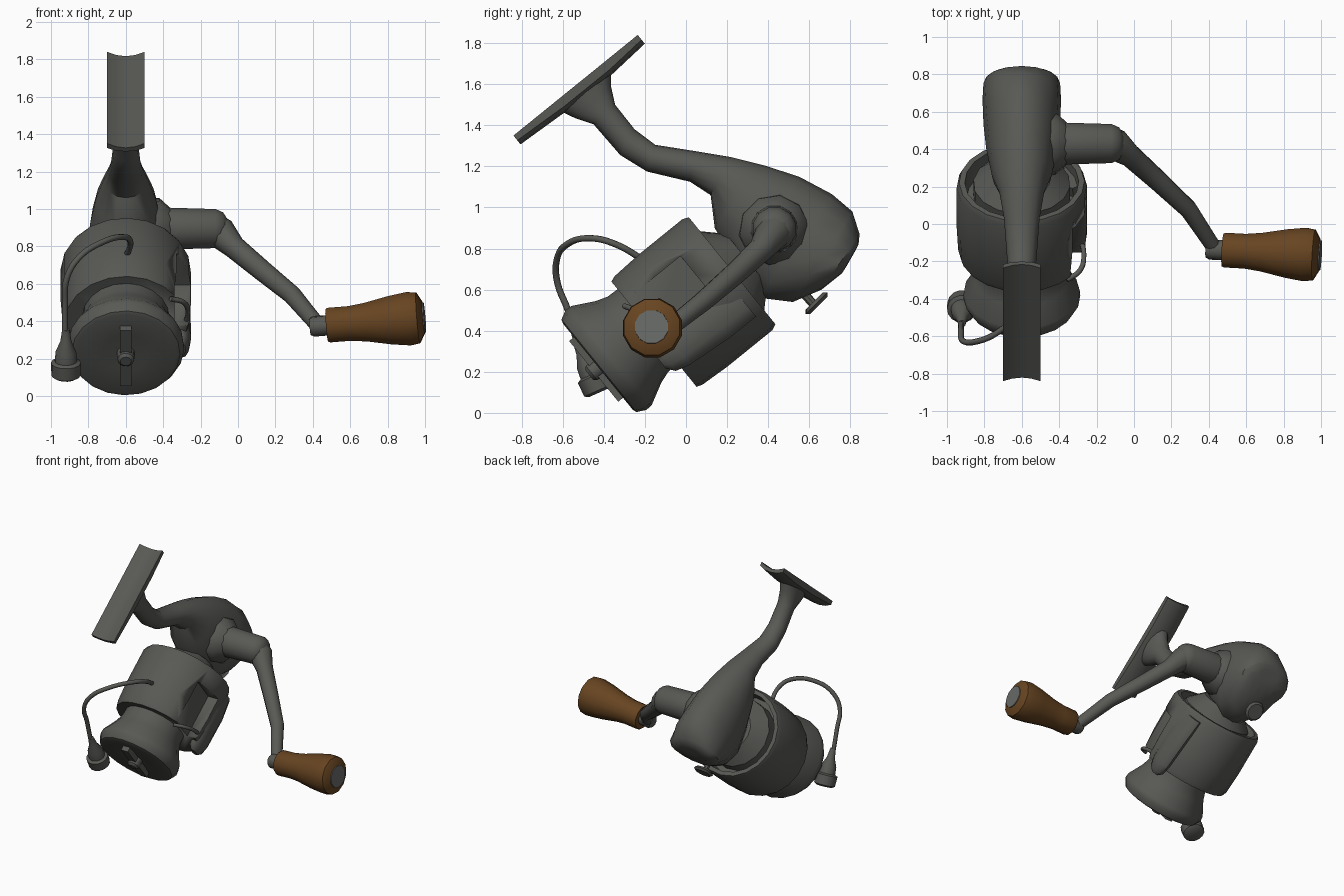
import bpy, bmesh, math
from mathutils import Vector

if "Cube" in bpy.data.objects:
    bpy.data.objects.remove(bpy.data.objects["Cube"])

CX = -0.6                       # centre plane of the reel
ANG = math.radians(39)          # tilt of the spool axis
CA, SA = math.cos(ANG), math.sin(ANG)


def P(x, u, v):
    """Point from spool coordinates: u along the axis (to the back), v up from it."""
    return Vector((x, CA * u - SA * v, SA * u + CA * v))


AXIS = P(0, 1, 0)


def mat(name, rgb):
    m = bpy.data.materials.new(name)
    m.diffuse_color = (*rgb, 1)
    m.use_nodes = True
    m.node_tree.nodes["Principled BSDF"].inputs["Base Color"].default_value = m.diffuse_color
    return m


GREY = mat("dark grey metal", (0.098, 0.098, 0.090))
BROWN = mat("brown wood", (0.135, 0.058, 0.015))
LIGHT = mat("light grey cap", (0.14, 0.145, 0.14))


def finish(ob, m, angle=40):
    ob.data.materials.append(m)
    bpy.ops.object.select_all(action='DESELECT')
    ob.select_set(True)
    bpy.context.view_layer.objects.active = ob
    bpy.ops.object.shade_smooth_by_angle(angle=math.radians(angle))
    return ob


def loft(name, rings, m=GREY, angle=40):
    """Closed skin through a list of equally sized point rings."""
    bm = bmesh.new()
    vs = [[bm.verts.new(p) for p in r] for r in rings]
    n = len(vs[0])
    for a, b in zip(vs, vs[1:]):
        for i in range(n):
            j = (i + 1) % n
            bm.faces.new((a[i], a[j], b[j], b[i]))
    bm.faces.new(vs[0][::-1])
    bm.faces.new(vs[-1])
    bmesh.ops.recalc_face_normals(bm, faces=bm.faces)
    me = bpy.data.meshes.new(name)
    bm.to_mesh(me)
    bm.free()
    ob = bpy.data.objects.new(name, me)
    bpy.context.collection.objects.link(ob)
    return finish(ob, m, angle)


def ellipse(c, a, b, n=16):
    return [c + a * math.cos(2 * math.pi * i / n) + b * math.sin(2 * math.pi * i / n)
            for i in range(n)]


def lathe(name, origin, direction, profile, m=GREY, n=16):
    """Solid of revolution; profile holds (distance along axis, radius)."""
    d = Vector(direction).normalized()
    e = d.orthogonal().normalized()
    f = d.cross(e)
    o = Vector(origin)
    return loft(name, [ellipse(o + d * t, e * r, f * r, n) for t, r in profile], m)


def tube(name, pts, radii, m=GREY, kind='POLY', res=3):
    cu = bpy.data.curves.new(name, 'CURVE')
    cu.dimensions = '3D'
    cu.bevel_depth = 1.0
    cu.bevel_resolution = res
    cu.use_fill_caps = True
    if kind == 'BEZIER':
        cu.resolution_u = 5
        s = cu.splines.new('BEZIER')
        s.bezier_points.add(len(pts) - 1)
        for bp, p, r in zip(s.bezier_points, pts, radii):
            bp.co, bp.radius = p, r
            bp.handle_left_type = bp.handle_right_type = 'AUTO'
    else:
        s = cu.splines.new('POLY')
        s.points.add(len(pts) - 1)
        for sp, p, r in zip(s.points, pts, radii):
            sp.co, sp.radius = (*p, 1), r
    ob = bpy.data.objects.new(name, cu)
    bpy.context.collection.objects.link(ob)
    bpy.ops.object.select_all(action='DESELECT')
    ob.select_set(True)
    bpy.context.view_layer.objects.active = ob
    bpy.ops.object.convert(target='MESH')
    return finish(bpy.context.object, m, 50)


def box(name, c, x, u, v, m=GREY):
    """Box in spool coordinates with half sizes x, u, v."""
    return loft(name, [[P(c[0] + sx * x, c[1] + su * u, c[2] + sv * v)
                        for sx, sv in ((-1, -1), (1, -1), (1, 1), (-1, 1))] for su in (-1, 1)], m)


# Gear body and stem: ellipses between upper and lower outline points (y, z, y, z, half width)
stations = [(-.365, 1.685, -.625, 1.475, .075), (-.365, 1.59, -.54, 1.435, .068),
            (-.345, 1.50, -.45, 1.405, .065), (-.25, 1.38, -.32, 1.255, .07),
            (-.15, 1.305, -.19, 1.175, .08), (.04, 1.275, .02, 1.125, .095),
            (.22, 1.245, .12, 1.06, .12), (.38, 1.205, .14, .90, .16),
            (.55, 1.15, .25, .70, .19), (.71, 1.065, .36, .56, .205),
            (.81, .98, .52, .54, .21), (.845, .87, .66, .60, .205),
            (.84, .82, .76, .68, .165), (.825, .79, .785, .72, .08)]
loft("gear_body", [ellipse(Vector((CX, (a + c) / 2, (b + d) / 2)), Vector((w, 0, 0)),
                           Vector((0, (a - c) / 2, (b - d) / 2))) for a, b, c, d, w in stations])

# Rod foot: shallow concave plate, slightly thicker in the middle
sec = [(-.1, 0, 0), (-.05, -.022, 0), (0, -.03, 0), (.05, -.022, 0), (.1, 0, 0),
       (.1, -.03, 1), (.06, -.048, 1), (0, -.055, 1), (-.06, -.048, 1), (-.1, -.03, 1)]
loft("rod_foot", [[Vector((CX + x, y - .626 * (n - t * k), z + .78 * (n - t * k)))
                   for x, n, k in sec]
                  for y, z, t in ((-.84, 1.35, 0), (-.62, 1.528, .015),
                                  (-.40, 1.706, .015), (-.235, 1.84, 0))], angle=35)

# Spool, and rotor cup with a hollow back that takes the body flange
lathe("spool", P(CX, 0, .445), AXIS,
      [(-.18, .12), (-.192, .27), (-.185, .29), (-.14, .313), (-.105, .31),
       (0, .255), (.06, .235), (.2, .23)], n=20)
rotor = lathe("rotor", P(CX, 0, .396), AXIS,
              [(.12, .33), (.15, .34), (.3, .348), (.58, .348), (.61, .335), (.61, .305), (.50, .295)],
              n=20)
lathe("body_flange", P(CX, 0, .396), AXIS, [(.48, .26), (.60, .26), (.70, .16)], n=16)
cut = box("rotor_recess_cutter", (-.25, .27, .50), .09, .19, .11)
cut.hide_render = True
cut.hide_set(True)
mod = rotor.modifiers.new("recess", 'BOOLEAN')
mod.object = cut
mod.solver = 'EXACT'

# Side arm of the rotor
loft("rotor_arm", [ellipse(P(x, u, .27), Vector((w, 0, 0)), P(0, 0, h), 12)
                   for u, x, w, h in ((.06, -.30, .02, .04), (.09, -.30, .04, .08),
                                      (.16, -.30, .05, .1), (.4, -.31, .055, .12),
                                      (.56, -.33, .05, .12))])

# Drag knob on the spool front
lathe("drag_knob_hub", P(CX, -.15, .44), -AXIS, [(0, .05), (.085, .045), (.10, .03)], n=12)
box("drag_knob_bar", (CX, -.20, .44), .03, .022, .19)

# Bail wire and line roller
tube("bail_wire", [(-.925, -.53, .34), (-.925, -.575, .5), (-.915, -.625, .63), (-.85, -.63, .74),
                   (-.73, -.58, .82), (-.61, -.46, .85), (-.575, -.34, .82), (-.6, -.2, .74)],
     [.016] * 8, kind='BEZIER', res=2)
tube("bail_wire_end", [(-.36, -.30, .52), (-.29, -.25, .50), (-.268, -.17, .45), (-.29, -.06, .36)],
     [.014] * 4, kind='BEZIER', res=2)
lathe("bail_pivot", (-.33, -.06, .36), (1, 0, 0), [(0, .04), (.05, .04), (.06, .025)], n=10)
lathe("line_roller", (-.92, -.42, .10), (0, -.4, .9),
      [(0, .06), (.012, .078), (.085, .08), (.095, .06), (.15, .055), (.21, .03), (.28, .02)], n=14)

# Small lever under the body
lathe("lever_stem", (CX, .54, .62), (0, .75, -.85), [(0, .022), (.13, .022)], n=8)
lathe("lever_knob", (CX, .625, .545), (0, .75, -.75), [(0, .06), (.015, .075), (.03, .06)], n=12)

# Crank: collar, shaft, elbow, arm and tip
lathe("crank_collar", (-.47, .43, .89), (1, 0, 0), [(0, .175), (.05, .17), (.11, .115)], n=10)
lathe("crank_shaft", (-.45, .43, .895), (1, 0, 0),
      [(0, .118), (.1, .115), (.33, .108), (.37, .09), (.395, .05)], n=12)
tube("crank_arm", [(-.14, .44, .90), (-.09, .42, .87), (-.02, .365, .795), (.13, .23, .67),
                   (.29, .08, .54), (.37, -.04, .445), (.43, -.13, .375)],
     [.085, .085, .062, .056, .05, .045, .042])
GRIP = Vector((1, -.055, .08))
lathe("crank_tip", (.385, -.135, .37), GRIP, [(0, .045), (.02, .055), (.12, .055)], n=10)

# Wooden grip and its end cap
lathe("grip", (.475, -.139, .378), GRIP,
      [(0, .09), (.012, .096), (.12, .096), (.21, .107), (.34, .134), (.44, .148),
       (.49, .140), (.519, .088)], BROWN, 12)
lathe("grip_cap", (.98, -.167, .418), GRIP, [(0, .085), (.018, .083)], LIGHT, 12)
